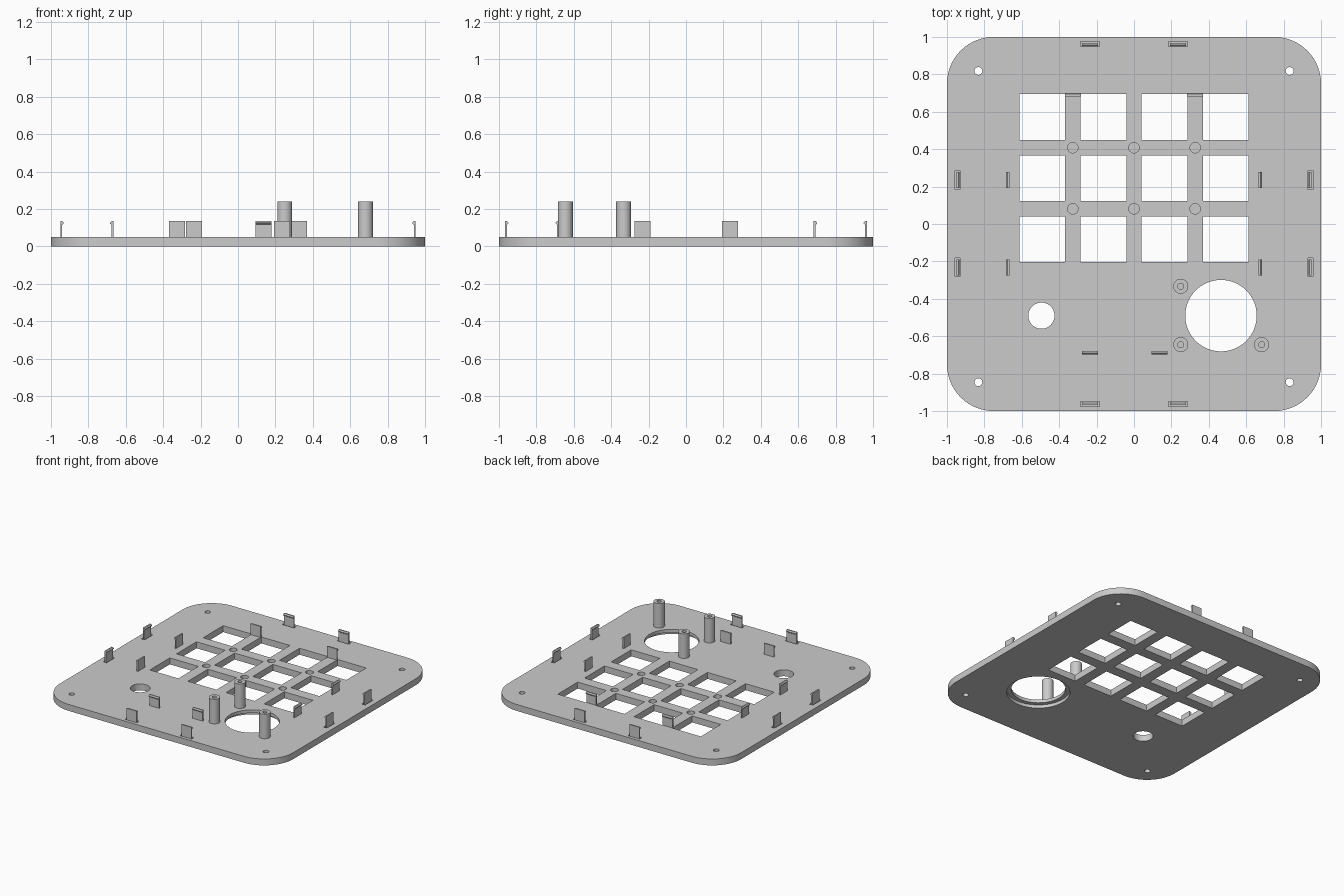
import bpy, bmesh, math
from mathutils import Matrix, Vector

cube = bpy.data.objects.get("Cube")
if cube:
    bpy.data.objects.remove(cube, do_unlink=True)

GREY = (0.6, 0.6, 0.6, 1.0)
mat = bpy.data.materials.new("grey plastic")
mat.use_nodes = True
mat.diffuse_color = GREY
mat.node_tree.nodes["Principled BSDF"].inputs["Base Color"].default_value = GREY

THICK = 0.05      # plate thickness
CLIP_TOP = 0.135


def finish(bm, name):
    bmesh.ops.recalc_face_normals(bm, faces=bm.faces)
    mesh = bpy.data.meshes.new(name)
    bm.to_mesh(mesh)
    bm.free()
    mesh.materials.append(mat)
    ob = bpy.data.objects.new(name, mesh)
    bpy.context.collection.objects.link(ob)
    return ob


def activate(ob):
    bpy.ops.object.select_all(action='DESELECT')
    ob.select_set(True)
    bpy.context.view_layer.objects.active = ob


def smooth(ob):
    activate(ob)
    bpy.ops.object.shade_smooth_by_angle(angle=math.radians(30))


def lathe(bm, x, y, profile, steps=48):
    """Solid of revolution from (radius, z) points that start and end on the axis."""
    verts = [bm.verts.new((x + r, y, z)) for r, z in profile]
    edges = [bm.edges.new(pair) for pair in zip(verts, verts[1:])]
    bmesh.ops.spin(bm, geom=verts + edges, cent=(x, y, 0), axis=(0, 0, 1),
                   angle=math.tau, steps=steps, use_merge=True)
    bmesh.ops.remove_doubles(bm, verts=bm.verts, dist=1e-5)


def cylinder(bm, x, y, r, z0, z1, steps=48):
    lathe(bm, x, y, [(0, z0), (r, z0), (r, z1), (0, z1)], steps)


def box(bm, x, y, sx, sy, z0, z1):
    m = Matrix.Translation((x, y, (z0 + z1) / 2)) @ Matrix.Diagonal((sx, sy, z1 - z0, 1))
    bmesh.ops.create_cube(bm, size=1, matrix=m)


def extrude(bm, points, direction):
    face = bm.faces.new([bm.verts.new(p) for p in points])
    new = bmesh.ops.extrude_face_region(bm, geom=[face])["geom"]
    bmesh.ops.translate(bm, vec=direction,
                        verts=[v for v in new if isinstance(v, bmesh.types.BMVert)])


# Clip rows: name, back position, hook direction, has pocket
side = (0.235, -0.232)
clips = []
for s in (-1, 1):
    for y in side:
        clips.append(("edge_clip", (s * 0.95, y), (-s, 0), True))
        clips.append(("inner_clip", (s * 0.666, y), (s, 0), False))
    for x in (-0.235, 0.235):
        clips.append(("edge_clip", (x, s * 0.968), (0, -s), True))
    clips.append(("inner_clip", (s * 0.327, 0.683), (0, 1), False))
for x in (-0.235, 0.137):
    clips.append(("inner_clip", (x, -0.679), (0, -1), False))

# Rounded plate
bm = bmesh.new()
RADIUS, ARC = 0.25, 16
outline = []
for i in range(4):
    centre = math.pi / 4 + i * math.pi / 2
    cx = math.copysign(1 - RADIUS, math.cos(centre))
    cy = math.copysign(1 - RADIUS, math.sin(centre))
    for k in range(ARC + 1):
        a = (i + k / ARC) * math.pi / 2
        outline.append((cx + RADIUS * math.cos(a), cy + RADIUS * math.sin(a), 0))
extrude(bm, outline, (0, 0, THICK))
plate = finish(bm, "face_plate")

# Cutter for every opening and recess
bm = bmesh.new()
PITCH, LOW, HIGH = 0.327, -0.05, 0.1
for col in range(4):
    for row in range(3):
        box(bm, (col - 1.5) * PITCH, -0.082 + row * PITCH, 0.245, 0.245, LOW, HIGH)
for x in (-PITCH, 0, PITCH):
    for y in (0.081, 0.408):
        cylinder(bm, x, y, 0.028, 0.02, HIGH, 24)
for x in (-0.832, 0.832):
    for y in (0.818, -0.846):
        cylinder(bm, x, y, 0.021, LOW, HIGH, 24)
cylinder(bm, -0.495, -0.49, 0.07, LOW, HIGH)
lathe(bm, 0.465, -0.49, [(0, LOW), (0.222, LOW), (0.222, 0.025),
                         (0.191, 0.025), (0.191, HIGH), (0, HIGH)], 64)
for name, (x, y), (dx, dy), pocket in clips:
    if pocket:
        sx, sy = (0.028, 0.1) if dx else (0.1, 0.028)
        box(bm, x + dx * 0.006, y + dy * 0.006, sx, sy, 0.035, HIGH)
cutter = finish(bm, "opening_cutter")
cutter.hide_render = True

cut = plate.modifiers.new("openings", 'BOOLEAN')
cut.operation = 'DIFFERENCE'
cut.solver = 'EXACT'
cut.object = cutter
activate(plate)
bpy.ops.object.modifier_apply(modifier=cut.name)
bpy.data.objects.remove(cutter, do_unlink=True)
smooth(plate)

# Hooked clips
for name, (x, y), (dx, dy), pocket in clips:
    base = 0.03 if pocket else THICK - 0.005
    hook = [(0, base), (0, CLIP_TOP), (0.011, CLIP_TOP), (0.018, 0.127),
            (0.018, 0.122), (0.01, 0.116), (0.01, base)]
    along = Vector((-dy, dx, 0)) * 0.085
    start = Vector((x, y, 0)) - along / 2
    bm = bmesh.new()
    extrude(bm, [start + Vector((dx * d, dy * d, z)) for d, z in hook], along)
    finish(bm, name)

# Hollow screw posts around the large opening
for x, y in ((0.25, -0.333), (0.25, -0.645), (0.682, -0.645)):
    bm = bmesh.new()
    lathe(bm, x, y, [(0, 0.045), (0.04, 0.045), (0.04, 0.24),
                     (0.016, 0.24), (0.016, 0.08), (0, 0.08)], 32)
    smooth(finish(bm, "screw_post"))
